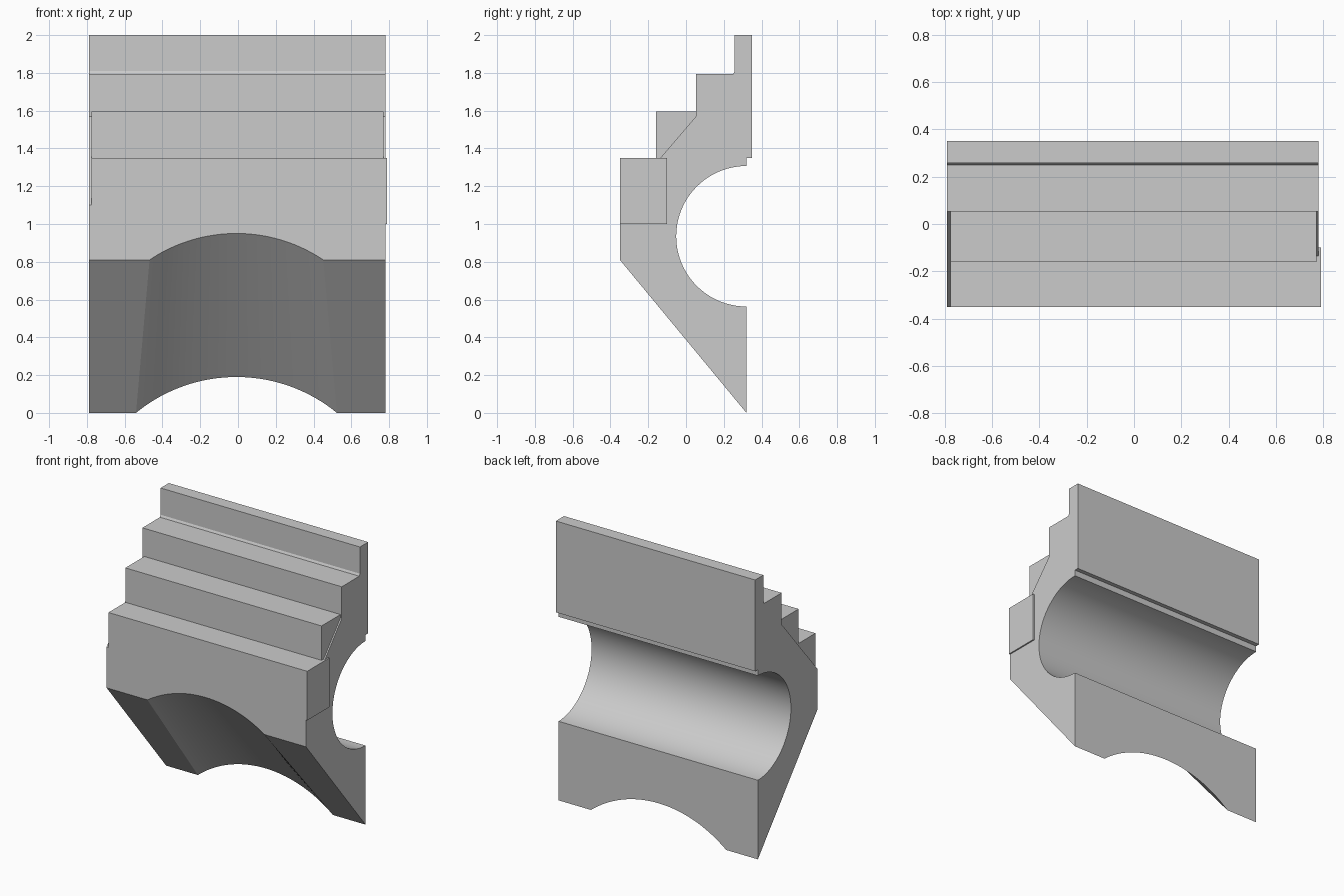
import bpy
import bmesh
from math import sin, cos, asin, pi

if "Cube" in bpy.data.objects:
    bpy.data.objects.remove(bpy.data.objects["Cube"])


def make_object(name, rings):
    """Closed solid lofted between equal-length rings of points."""
    bm = bmesh.new()
    loops = [[bm.verts.new(p) for p in ring] for ring in rings]
    n = len(loops[0])
    for a, b in zip(loops, loops[1:]):
        for i in range(n):
            j = (i + 1) % n
            bm.faces.new((a[i], a[j], b[j], b[i]))
    bm.faces.new(loops[0][::-1])
    bm.faces.new(loops[-1])
    bmesh.ops.recalc_face_normals(bm, faces=bm.faces)
    mesh = bpy.data.meshes.new(name)
    bm.to_mesh(mesh)
    bm.free()
    ob = bpy.data.objects.new(name, mesh)
    bpy.context.collection.objects.link(ob)
    return ob


def extrude_x(name, profile, x0, x1):
    return make_object(name, [[(x, y, z) for y, z in profile] for x in (x0, x1)])


def combine(target, other, operation):
    other.hide_render = True
    mod = target.modifiers.new(operation.title(), 'BOOLEAN')
    mod.operation = operation
    mod.solver = 'EXACT'
    mod.object = other
    bpy.context.view_layer.objects.active = target
    bpy.ops.object.modifier_apply(modifier=mod.name)
    bpy.data.objects.remove(other)


# Core: stepped top, slanted front, half-round channel in the back
R, CY, CZ, SEG = 0.372, 0.32, 0.935, 40
channel = [(CY - R * sin(pi * i / SEG), CZ + R * cos(pi * i / SEG))
           for i in range(SEG + 1)]
core_profile = [(0.32, 0), (-0.35, 0.81), (-0.35, 1.1), (0.053, 1.57),
                (0.053, 1.795), (0.25, 1.795), (0.258, 1.81), (0.258, 2),
                (0.35, 2), (0.35, 1.35), (0.32, 1.35)] + channel
body = extrude_x("stepped_cornice_block", core_profile, -0.79, 0.78)

# Two lower steps, each slightly different in length from the core
step_middle = [(-0.16, 1.25), (-0.16, 1.595), (0.12, 1.595), (0.12, 1.25)]
step_front = [(-0.35, 1.0), (-0.35, 1.35), (-0.1, 1.35), (-0.1, 1.0)]
combine(body, extrude_x("middle_step", step_middle, -0.775, 0.77), 'UNION')
combine(body, extrude_x("front_step", step_front, -0.775, 0.79), 'UNION')


# Shallow arched groove running down the slanted underside
def arch(t):
    half, rise = 0.46 + 0.072 * t, 0.14 + 0.05 * t
    y, base = -0.35 + 0.67 * t, 0.81 * (1 - t)
    rad = (half ** 2 + rise ** 2) / (2 * rise)
    end = asin(half / rad) * 1.08
    pts = []
    for i in range(41):
        a = end * (i / 20 - 1)
        pts.append((rad * sin(a) - 0.008, y, base + rise - rad + rad * cos(a)))
    return pts + [(pts[-1][0], y, base - 0.6), (pts[0][0], y, base - 0.6)]


combine(body, make_object("arch_cutter", [arch(-0.15), arch(1.15)]), 'DIFFERENCE')

# Smooth the curved surfaces, keep the hard edges
bpy.ops.object.select_all(action='DESELECT')
body.select_set(True)
bpy.context.view_layer.objects.active = body
bpy.ops.object.shade_smooth_by_angle(angle=0.35)
